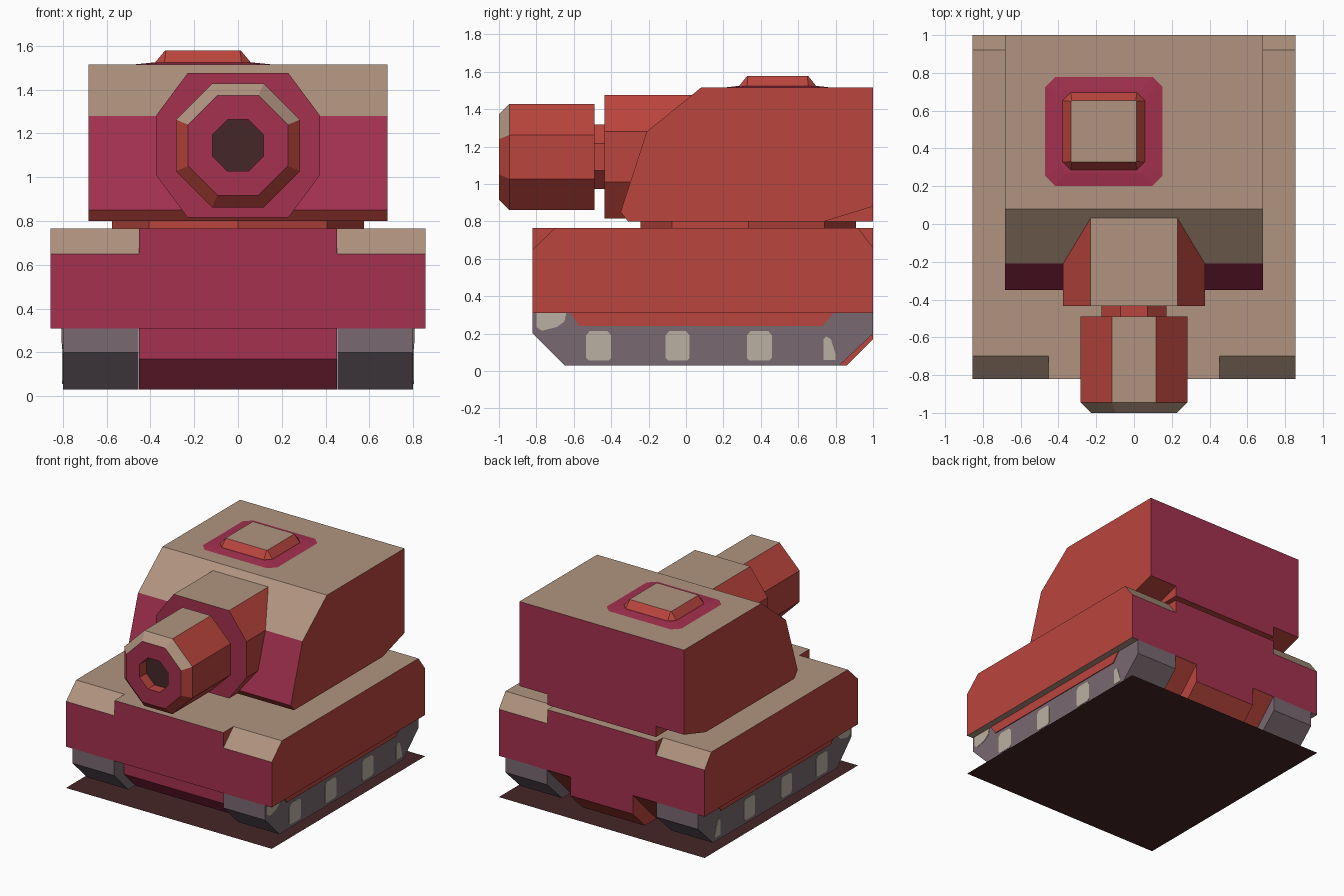
import bpy, bmesh, math

if "Cube" in bpy.data.objects:
    bpy.data.objects.remove(bpy.data.objects["Cube"])

COLOURS = {
    "red": (0.73, 0.27, 0.24), "tan": (0.69, 0.58, 0.50), "magenta": (0.64, 0.19, 0.31),
    "track_grey": (0.47, 0.41, 0.44), "wheel_beige": (0.73, 0.69, 0.63), "dark_brown": (0.27, 0.15, 0.155),
}
NAMES = list(COLOURS)
MATS = []
for n, c in COLOURS.items():
    m = bpy.data.materials.new(n)
    m.diffuse_color = (*[((v + 0.055) / 1.055) ** 2.4 for v in c], 1)
    m.use_nodes = True
    m.node_tree.nodes["Principled BSDF"].inputs["Base Color"].default_value = m.diffuse_color
    MATS.append(m)


def by_direction(n, c):
    """Sides red, tops tan, front and back magenta, undersides red."""
    if abs(n.x) > 0.6:
        return "red"
    if n.z > 0.4:
        return "tan"
    return "magenta" if abs(n.y) > 0.8 else "red"


def loft(name, rings, rule=by_direction):
    """Solid through rings of equal length, closed with caps; rule picks each face colour."""
    bm = bmesh.new()
    vs = [[bm.verts.new(p) for p in r] for r in rings]
    k = len(rings[0])
    for a, b in zip(vs, vs[1:]):
        for i in range(k):
            j = (i + 1) % k
            bm.faces.new((a[i], a[j], b[j], b[i]))
    bm.faces.new(vs[0])
    bm.faces.new(vs[-1])
    bmesh.ops.recalc_face_normals(bm, faces=bm.faces)
    bm.normal_update()
    for f in bm.faces:
        col = rule if isinstance(rule, str) else rule(f.normal, f.calc_center_median())
        f.material_index = NAMES.index(col)
    me = bpy.data.meshes.new(name)
    bm.to_mesh(me)
    bm.free()
    for m in MATS:
        me.materials.append(m)
    ob = bpy.data.objects.new(name, me)
    bpy.context.collection.objects.link(ob)
    return ob


def slab(name, profile, x0, x1, rule=by_direction):
    """(y, z) profile extruded along x."""
    return loft(name, [[(x, y, z) for y, z in profile] for x in (x0, x1)], rule)


def oct_ring(apothem, y, zc=1.145):
    r = apothem / math.cos(math.pi / 8)
    return [(r * math.cos((i + .5) * math.pi / 4), y, zc + r * math.sin((i + .5) * math.pi / 4)) for i in range(8)]


def cut_rect(hx, hy, z, cut, cx=-0.16, cy=0.49):
    """Rectangle with cut corners in a level plane."""
    pts = [(hx, hy - cut), (hx - cut, hy), (cut - hx, hy), (-hx, hy - cut),
           (-hx, cut - hy), (cut - hx, -hy), (hx - cut, -hy), (hx, cut - hy)]
    return [(cx + x, cy + y, z) for x, y in pts]


# Base plate
me = bpy.data.meshes.new("base_plate")
me.from_pydata([(-.855, -.82, 0), (.855, -.82, 0), (.855, 1, 0), (-.855, 1, 0)], [], [(0, 1, 2, 3)])
me.materials.append(MATS[NAMES.index("dark_brown")])
bpy.context.collection.objects.link(bpy.data.objects.new("base_plate", me))


# Hull: middle block, lower keel
def hull_rule(n, c):
    return "tan" if n.z < -0.9 else by_direction(n, c)


def keel_rule(n, c):
    return "magenta" if n.y < -0.6 else by_direction(n, c)


slab("hull_middle", [(-.82, .31), (-.82, .765), (1, .765), (1, .31)], -.452, .452, hull_rule)
slab("keel_middle", [(-.71, .312), (-.71, .17), (-.57, .03), (.86, .03), (1, .17), (1, .312)], -.26, .26, keel_rule)

# Turret: middle with full rear, cheeks with a cut rear underside
front = [(-.31, .80), (-.35, .85), (-.21, 1.28), (.08, 1.515), (1, 1.515)]
slab("turret_middle", front + [(1, .80)], -.45, .45)

for side, s in (("right", 1), ("left", -1)):
    slab(side + "_turret_cheek", front + [(1, .88), (.74, .80)], s * .45, s * .683)
    slab(side + "_hull_side", [(-.82, .31), (-.82, .65), (-.70, .765), (.92, .765), (1, .66), (1, .31)],
         s * .452, s * .855, hull_rule)
    slab(side + "_keel", [(-.71, .312), (-.71, .17), (-.57, .03), (.72, .03), (.86, .17), (1, .312)],
         s * .26, s * .452, keel_rule)
    # Track, skirt over it, and painted wheel plates
    slab(side + "_track", [(-.82, .312), (-.82, .20), (-.65, .03), (.82, .03), (1, .20), (1, .312)],
         s * .455, s * .80, "track_grey")
    slab(side + "_skirt", [(-.62, .312), (-.57, .24), (.73, .24), (.79, .312)], s * .7, s * .806, "red")
    wheels = [[(a, .07), (a + .015, .055), (b - .015, .055), (b, .07), (b, .19), (b - .02, .213), (a + .02, .213), (a, .19)]
              for a, b in ((-.535, -.40), (-.11, .02), (.325, .46))]
    wheels.append([(-.80, .31), (-.64, .31), (-.65, .265), (-.69, .235), (-.77, .215), (-.80, .235)])
    wheels.append([(.735, .06), (.80, .06), (.80, .09), (.775, .17), (.75, .185), (.735, .17)])
    for i, w in enumerate(wheels):
        slab(f"{side}_wheel_{i + 1}", w, s * .796, s * .803, "wheel_beige")

# Turret ring
loft("turret_ring", [[(.575 * math.cos(i * math.pi / 4), .333 + .575 * math.sin(i * math.pi / 4), z)
                      for i in range(8)] for z in (.755, .81)], "red")

# Gun mantlet and neck
mantlet = [(.23, 1.475), (.375, 1.28), (.375, 1.01), (.23, .815)]
mantlet += [(-x, z) for x, z in reversed(mantlet)]
loft("gun_mantlet", [[(x, y, z) for x, z in mantlet] for y in (-.435, .04)])
loft("gun_neck", [oct_ring(.173, -.50), oct_ring(.173, -.42)], "red")


# Gun muzzle with a bore
def muzzle_rule(n, c):
    if math.hypot(c.x, c.z - 1.145) < .13 and -.99 < c.y < -.8:
        return "dark_brown" if abs(n.y) > .9 else "red"
    return by_direction(n, c)


loft("gun_muzzle", [oct_ring(.283, -.49), oct_ring(.283, -.945), oct_ring(.228, -1),
                    oct_ring(.117, -1), oct_ring(.117, -.92)], muzzle_rule)

# Roof hatch with painted surround
loft("hatch_surround", [cut_rect(.32, .297, 1.514, .055), cut_rect(.23, .22, 1.523, .03)], "magenta")
loft("hatch", [cut_rect(.22, .207, 1.518, .045), cut_rect(.215, .203, 1.528, .04), cut_rect(.173, .163, 1.578, .004)],
     lambda n, c: "tan" if n.z > .9 else "red")
